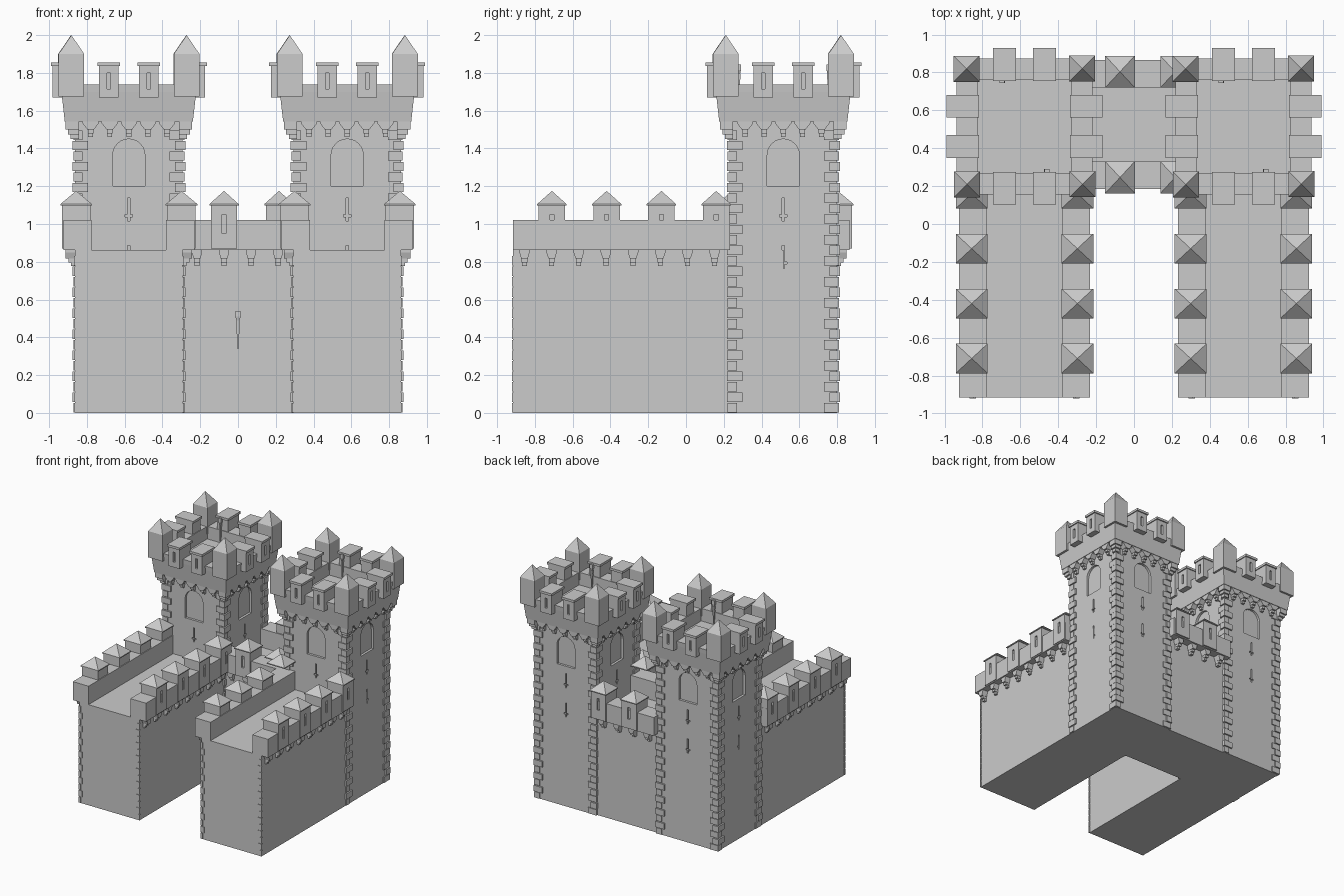
import bpy, bmesh, math
from mathutils import Matrix, Vector

if "Cube" in bpy.data.objects:
    bpy.data.objects.remove(bpy.data.objects["Cube"])

stone = bpy.data.materials.new("grey_stone")
stone.use_nodes = True
COLOUR = (0.6, 0.6, 0.6, 1)
stone.diffuse_color = COLOUR
stone.node_tree.nodes["Principled BSDF"].inputs["Base Color"].default_value = COLOUR

TX, TY = 0.578, 0.515      # tower centre
HALF = 0.285               # half width of tower and wing walls
DECK, RAIL = 0.862, 1.02   # wall-walk level and parapet top
WING_FRONT = -0.915


def frame(x, y, quarter=0):
    """Local frame: x along a wall, -y outward, z up."""
    return Matrix.Translation((x, y, 0)) @ Matrix.Rotation(quarter * math.pi / 2, 4, 'Z')


def prism(bm, M, outline, y0, y1):
    """Outline of (x, z) points extruded between two depths."""
    a = [bm.verts.new(M @ Vector((x, y0, z))) for x, z in outline]
    b = [bm.verts.new(M @ Vector((x, y1, z))) for x, z in outline]
    bm.faces.new(a)
    bm.faces.new(b[::-1])
    for i in range(len(a)):
        j = (i + 1) % len(a)
        bm.faces.new((a[j], a[i], b[i], b[j]))


def box(bm, M, x0, x1, y0, y1, z0, z1):
    prism(bm, M, [(x0, z0), (x1, z0), (x1, z1), (x0, z1)], y0, y1)


def loft(bm, M, rings):
    """Stack of rectangles (half x, half y, z), closed at both ends."""
    loops = []
    for hx, hy, z in rings:
        loops.append([bm.verts.new(M @ Vector((sx * hx, sy * hy, z)))
                      for sx, sy in ((-1, -1), (1, -1), (1, 1), (-1, 1))])
    for a, b in zip(loops, loops[1:]):
        for i in range(4):
            j = (i + 1) % 4
            bm.faces.new((a[i], a[j], b[j], b[i]))
    bm.faces.new(loops[0][::-1])
    bm.faces.new(loops[-1])


def finish(name, bm, cutter=None):
    bmesh.ops.remove_doubles(bm, verts=bm.verts, dist=1e-6)
    bmesh.ops.recalc_face_normals(bm, faces=bm.faces)
    mesh = bpy.data.meshes.new(name)
    bm.to_mesh(mesh)
    bm.free()
    mesh.materials.append(stone)
    ob = bpy.data.objects.new(name, mesh)
    bpy.context.collection.objects.link(ob)
    if cutter:
        mod = ob.modifiers.new("openings", 'BOOLEAN')
        mod.operation, mod.solver, mod.object = 'DIFFERENCE', 'EXACT', cutter
        bpy.context.view_layer.update()
        ob.data = bpy.data.meshes.new_from_object(
            ob.evaluated_get(bpy.context.evaluated_depsgraph_get()))
        ob.modifiers.clear()
        bpy.data.objects.remove(cutter)
    return ob


def make_cutter(bm):
    ob = finish("cutter", bm)
    ob.hide_render = True
    return ob


def quoins(bm, M, half, top, wide=0.07, narrow=0.04):
    """Alternating corner stones at the local (-x, -y) corner."""
    pitch = 0.0555
    for i in range(int(top / pitch)):
        a, b = (wide, narrow) if i % 2 else (narrow, wide)
        out = 0.014 if i % 2 else 0.009
        box(bm, M, -half - out, -half + a, -half - out, -half + b,
            i * pitch + 0.003, (i + 1) * pitch - 0.003)


def corbel(bm, M, x, wall, top, width, reach):
    """Flared bracket hanging below a parapet."""
    w, n = width / 2, 0.017
    prism(bm, M, [(x - w, top), (x - w, top - 0.012), (x - n, top - 0.045),
                  (x + n, top - 0.045), (x + w, top - 0.012), (x + w, top)],
          wall - reach, wall + 0.01)
    box(bm, M, x - n + 0.002, x + n - 0.002, wall - reach * 0.7, wall + 0.01, top - 0.065, top - 0.045)
    box(bm, M, x - n + 0.004, x + n - 0.004, wall - reach * 0.4, wall + 0.01, top - 0.085, top - 0.065)


def torch(bm, M, z):
    """Wall torch: tapering shaft, collar and cup."""
    loft(bm, M, [(0.004, 0.004, z), (0.009, 0.008, z + 0.15)])
    loft(bm, M, [(0.007, 0.007, z + 0.15), (0.015, 0.011, z + 0.17), (0.013, 0.01, z + 0.2)])
    box(bm, M, -0.004, 0.004, 0, 0.03, z + 0.09, z + 0.11)


def capped_merlon(body, roof, cuts, M):
    """Low-wall merlon with a pyramid cap and a slit on the outer face."""
    loft(body, M, [(0.07, 0.075, DECK + 0.008), (0.07, 0.075, 1.1)])
    loft(roof, M, [(0.078, 0.084, 1.097), (0.078, 0.084, 1.105), (0, 0, 1.175)])
    box(cuts, M, -0.011, 0.011, -0.1, -0.058, 0.95, 1.05)


# Low walls: gate block between the towers
gate = bmesh.new()
box(gate, frame(0, 0), -0.3, 0.3, 0.24, 0.79, 0, DECK)
finish("gate_wall", gate)
rails, low_corbels = bmesh.new(), bmesh.new()
low_merlons, low_roofs, low_cuts = bmesh.new(), bmesh.new(), bmesh.new()
for q, side in ((0, 1), (2, -1)):
    M = frame(0, TY + 0.01, q)
    box(rails, M, -0.3, 0.3, -0.34, -0.195, DECK, RAIL)
    for i in range(4):
        corbel(low_corbels, M, side * (-0.217 + i * 0.143), -0.275, DECK, 0.055, 0.05)
    for x in (-0.074, 0.217):
        capped_merlon(low_merlons, low_roofs, low_cuts,
                      frame(x, TY + 0.01 - side * 0.279, q))

torches = bmesh.new()
torch(torches, frame(0, 0.22), 0.34)

for name, sx in (("left", 1), ("right", -1)):
    cx = sx * TX
    # Wing running forward from the tower
    wing = bmesh.new()
    box(wing, frame(cx, 0), -HALF, HALF, WING_FRONT, TY, 0, DECK)
    finish(name + "_wing_wall", wing)
    wing_quoins = bmesh.new()
    for i in range(15):
        w = 0.03 if i % 2 else 0.015
        for s in (-1, 1):
            x0, x1 = sorted((s * (HALF + 0.005), s * (HALF - w)))
            box(wing_quoins, frame(cx, 0), x0, x1, WING_FRONT - 0.005, WING_FRONT + 0.008,
                i * 0.0555 + 0.003, (i + 1) * 0.0555 - 0.003)
    finish(name + "_wing_quoins", wing_quoins)
    for q, s in ((1, 1), (3, -1)):
        M = frame(cx, 0, q)
        lo, hi = sorted((s * WING_FRONT, s * 0.232))
        box(rails, M, lo, hi, -0.347, -0.198, DECK, RAIL)
        for i in range(8):
            corbel(low_corbels, M, s * (-0.855 + i * 0.1437), -HALF, DECK, 0.055, 0.05)
        for i in range(4):
            capped_merlon(low_merlons, low_roofs, low_cuts,
                          frame(cx + s * 0.279, -0.71 + i * 0.29, q))

    # Tower shaft with arched recesses and arrow slits on each face
    shaft, cuts = bmesh.new(), bmesh.new()
    tower_quoins, corbels = bmesh.new(), bmesh.new()
    merlons, copings, merlon_cuts = bmesh.new(), bmesh.new(), bmesh.new()
    turrets = bmesh.new()
    loft(shaft, frame(cx, TY), [(HALF, HALF, 0), (HALF, HALF, 1.56)])
    arch = [(0.085, 1.2)] + [(0.085 * math.cos(t * math.pi / 12), 1.365 + 0.085 * math.sin(t * math.pi / 12))
                             for t in range(13)] + [(-0.085, 1.2)]
    for q in range(4):
        M = frame(cx, TY, q)
        prism(cuts, M, arch, -HALF - 0.05, -HALF + 0.02)
        for z in (1.015, 0.765):
            cross = [(0.006, z), (0.006, z + 0.022), (0.019, z + 0.022), (0.019, z + 0.034),
                     (0.006, z + 0.034), (0.006, z + 0.122)]
            prism(cuts, M, cross + [(-x, h) for x, h in reversed(cross)],
                  -HALF - 0.05, -HALF + 0.02)
        quoins(tower_quoins, M, HALF, 1.51)

        # Corbels and stepped corner brackets under the head
        for i in range(-2, 3):
            corbel(corbels, M, i * 0.101, -HALF, 1.545, 0.085, 0.05)
        for out, z0, z1 in ((0.335, 1.5, 1.545), (0.323, 1.475, 1.5), (0.308, 1.45, 1.475)):
            box(corbels, M, -out, -0.265, -out, -0.265, z0, z1)

        # Battlements
        for x in (-0.106, 0.106):
            N = M @ frame(x, -0.327)
            loft(merlons, N, [(0.052, 0.076, 1.67), (0.052, 0.076, 1.836)])
            loft(copings, N, [(0.06, 0.086, 1.836), (0.06, 0.086, 1.856)])
            box(merlon_cuts, N, -0.01, 0.01, -0.1, -0.058, 1.715, 1.8)
        loft(turrets, M @ frame(-0.304, -0.306),
             [(0.068, 0.068, 1.675), (0.068, 0.068, 1.9), (0, 0, 2.0)])
    for x, y, q in ((-0.118, 0.245, 0), (0.118, -0.23, 2)):
        torch(torches, frame(cx + x, TY + y - 0.005, q), 1.645)

    head = bmesh.new()
    loft(head, frame(cx, TY), [(h, h, z) for h, z in (
        (0.339, 1.542), (0.357, 1.7), (0.36, 1.738), (0.245, 1.738), (0.245, 1.63))])
    finish(name + "_tower_head", head)
    finish(name + "_tower_shaft", shaft, make_cutter(cuts))
    finish(name + "_tower_quoins", tower_quoins)
    finish(name + "_tower_corbels", corbels)
    finish(name + "_tower_merlons", merlons, make_cutter(merlon_cuts))
    finish(name + "_tower_copings", copings)
    finish(name + "_corner_turrets", turrets)

finish("low_parapets", rails)
finish("low_corbels", low_corbels)
finish("low_merlons", low_merlons, make_cutter(low_cuts))
finish("low_merlon_caps", low_roofs)
finish("wall_torches", torches)
